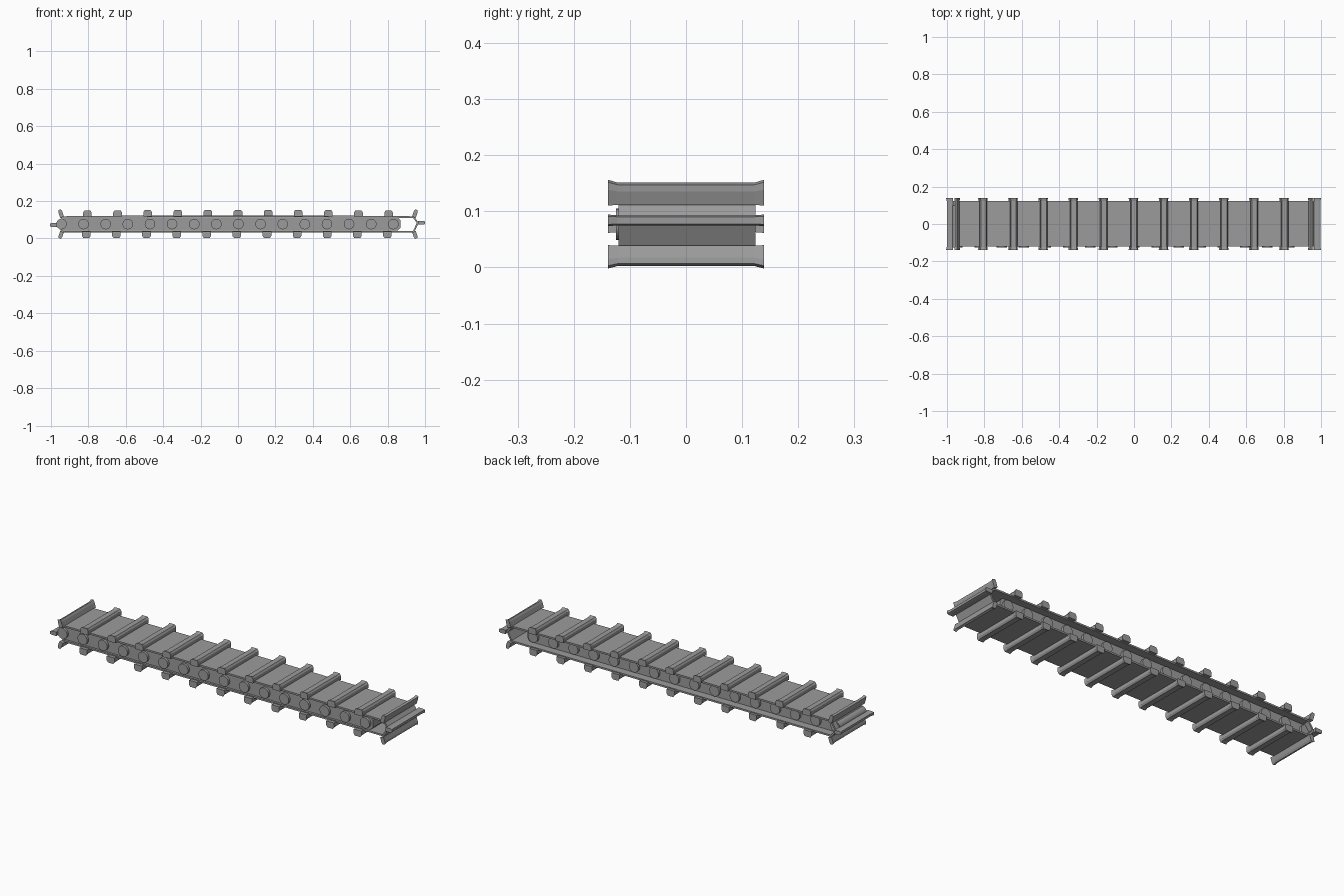
import bpy, bmesh, math
from mathutils import Vector

if "Cube" in bpy.data.objects:
    bpy.data.objects.remove(bpy.data.objects["Cube"])


def make_material(name, value):
    mat = bpy.data.materials.new(name)
    mat.use_nodes = True
    col = (value, value, value, 1)
    mat.diffuse_color = col
    mat.node_tree.nodes["Principled BSDF"].inputs["Base Color"].default_value = col
    return mat


GREY = make_material("mid_grey", 0.33)


def finish(name, bm):
    bmesh.ops.recalc_face_normals(bm, faces=bm.faces)
    mesh = bpy.data.meshes.new(name)
    bm.to_mesh(mesh)
    bm.free()
    mesh.materials.append(GREY)
    obj = bpy.data.objects.new(name, mesh)
    bpy.context.collection.objects.link(obj)
    return obj


def loft(name, sections, caps=True):
    """Join equal-length closed sections with quads."""
    bm = bmesh.new()
    rings = [[bm.verts.new(p) for p in sec] for sec in sections]
    n = len(rings[0])
    for a, b in zip(rings, rings[1:]):
        for i in range(n):
            j = (i + 1) % n
            bm.faces.new((a[i], a[j], b[j], b[i]))
    if caps:
        bm.faces.new(rings[0])
        bm.faces.new(rings[-1])
    return finish(name, bm)


def extrude(name, outline, y0, y1):
    return loft(name, [[(x, y, z) for x, z in outline] for y in (y0, y1)])


# Belt: a closed loop with pointed ends, slightly bowed on top
def belt_top(x):
    return 0.124 - 0.006 * x * x


BOTTOM = 0.032
MIDDLE = 0.078
stops = [-0.94] + [i * 0.161 for i in range(-5, 6)] + [0.94]
outer = [(x, belt_top(x)) for x in stops] + [(0.967, 0.083)]
outer += [(x, BOTTOM) for x in reversed(stops)] + [(-0.972, 0.073)]
inner = []
for x, z in outer:
    if abs(x) > 0.95:
        inner.append((x - math.copysign(0.011, x), z))
    else:
        shift = math.copysign(0.004, x) if abs(x) > 0.9 else 0
        inner.append((x - shift, z - math.copysign(0.009, z - MIDDLE)))
front, back = -0.12, 0.124
loft("belt", [
    [(x, front, z) for x, z in outer], [(x, back, z) for x, z in outer],
    [(x, back, z) for x, z in inner], [(x, front, z) for x, z in inner],
    [(x, front, z) for x, z in outer]], caps=False)


# Cleats: chamfered bars whose ends flare outward past the belt
def cleat(name, x, z, angle, width, height):
    out = Vector((math.cos(angle), 0, math.sin(angle)))
    along = Vector((-out.z, 0, out.x))
    half = width / 2
    profile = [(-half, -0.004), (half, -0.004), (half, height * 0.65),
               (half * 0.7, height), (-half * 0.7, height), (-half, height * 0.65)]
    sections = []
    for y, flare in ((-0.139, 1.15), (-0.122, 1), (0.122, 1), (0.139, 1.15)):
        origin = Vector((x, y, z))
        sections.append([origin + along * u * flare + out * v * flare for u, v in profile])
    loft(name, sections)


for i, x in enumerate(stops[1:-1]):
    cleat(f"top_cleat_{i}", x, belt_top(x), math.pi / 2, 0.04, 0.025)
    cleat(f"bottom_cleat_{i}", x - 0.006, BOTTOM, -math.pi / 2, 0.04, 0.025)

# Slim cleats around both turning ends
for side, tip_x, tip_z in (("left", 0.967, 0.084), ("right", -0.972, 0.072)):
    s = 1 if side == "left" else -1
    for part, x, z, degrees, h in (("upper", 0.942, 0.118, 72, 0.033),
                                   ("tip", abs(tip_x), tip_z, 0, 0.029),
                                   ("lower", 0.942, BOTTOM, -70, 0.029)):
        a = math.radians(degrees)
        angle = a if s > 0 else math.pi - a
        cleat(f"{side}_{part}_cleat", s * x, z, angle, 0.018, h)

# Frame: long beam with chamfered ends inside the belt
low, high = 0.043, 0.112
extrude("frame", [(-0.935, low), (0.855, low), (0.87, 0.058), (0.87, 0.097),
                  (0.855, high), (-0.935, high), (-0.96, 0.077)], -0.112, 0.085)

# Road wheels: a row of rollers passing through the frame
for i in range(16):
    bpy.ops.mesh.primitive_cylinder_add(
        vertices=24, radius=0.028, depth=0.223,
        location=(-0.944 + i * 0.1183, -0.0135, 0.077), rotation=(math.pi / 2, 0, 0))
    wheel = bpy.context.object
    wheel.name = f"wheel_{i}"
    wheel.data.materials.append(GREY)
    bpy.ops.object.shade_smooth_by_angle()
